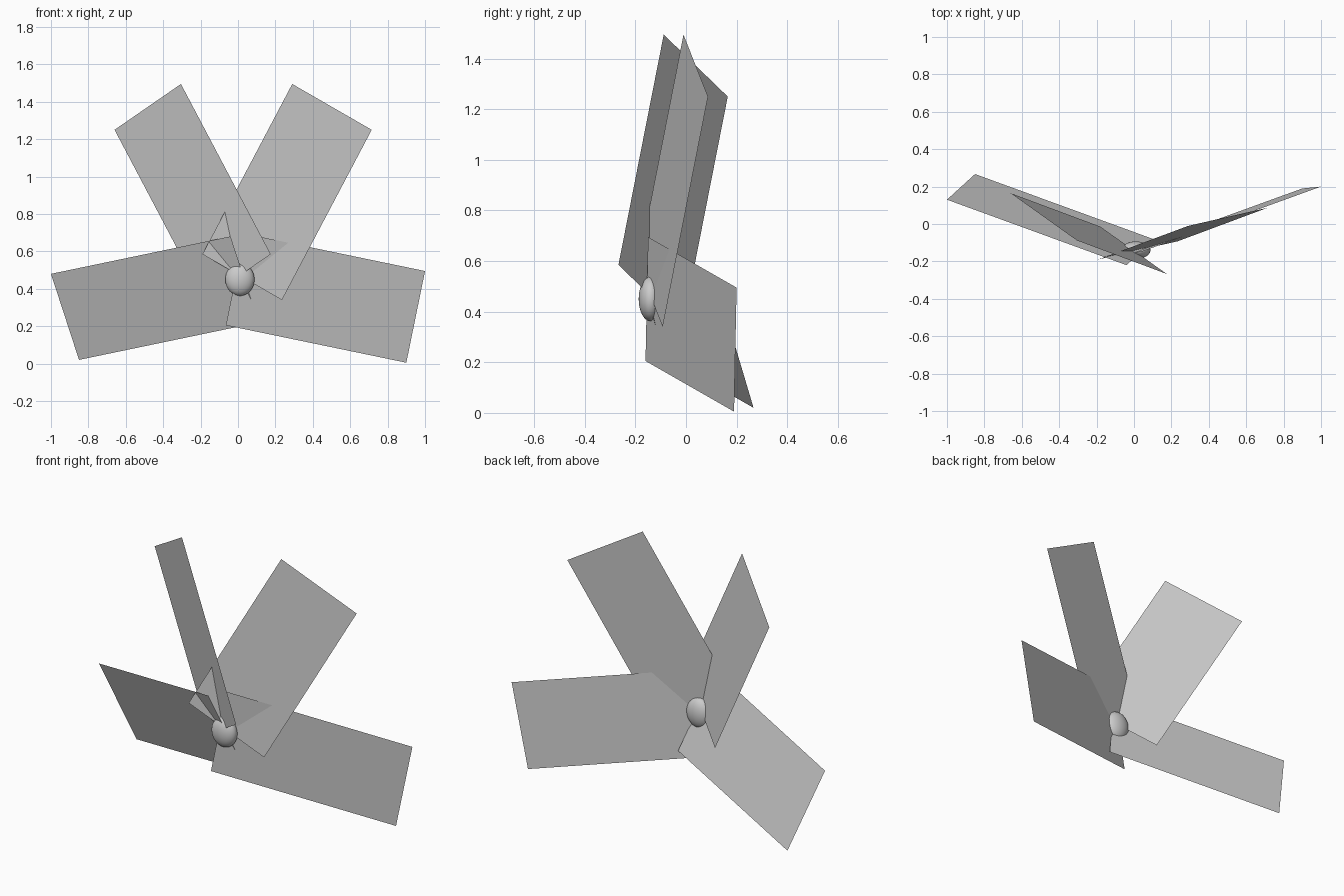
import bpy, bmesh
from mathutils import Vector

if "Cube" in bpy.data.objects:
    bpy.data.objects.remove(bpy.data.objects["Cube"])


def wing(name, outer_a, outer_b, inner_a):
    """Flat rectangular wing from its two outer corners and one inner corner."""
    a, b, c = Vector(outer_a), Vector(outer_b), Vector(inner_a)
    corners = [a, b, b + c - a, c]
    if (b - a).cross(c - a).y > 0:          # face the front
        corners.reverse()
    bm = bmesh.new()
    bm.faces.new([bm.verts.new(p) for p in corners])
    mesh = bpy.data.meshes.new(name)
    bm.to_mesh(mesh)
    bm.free()
    obj = bpy.data.objects.new(name, mesh)
    bpy.context.collection.objects.link(obj)
    return obj


# Four crossing wings fanning out from the body
wing("lower_right_wing", (0.90, 0.19, 0.005), (1.00, 0.20, 0.495), (-0.065, -0.16, 0.205))
wing("lower_left_wing", (-1.00, 0.13, 0.48), (-0.85, 0.267, 0.02), (-0.04, -0.22, 0.68))
wing("upper_right_wing", (0.715, 0.087, 1.25), (0.29, -0.01, 1.495), (0.235, -0.092, 0.34))
wing("upper_left_wing", (-0.305, -0.088, 1.495), (-0.66, 0.165, 1.25), (0.175, -0.267, 0.585))

# Smooth flattened body in the middle
bpy.ops.mesh.primitive_uv_sphere_add(segments=32, ring_count=16, radius=1,
                                     location=(0.01, -0.14, 0.45))
body = bpy.context.object
body.name = "body"
body.scale = (0.078, 0.047, 0.088)
bpy.ops.object.transform_apply(location=False, rotation=False, scale=True)
bpy.ops.object.shade_smooth()
